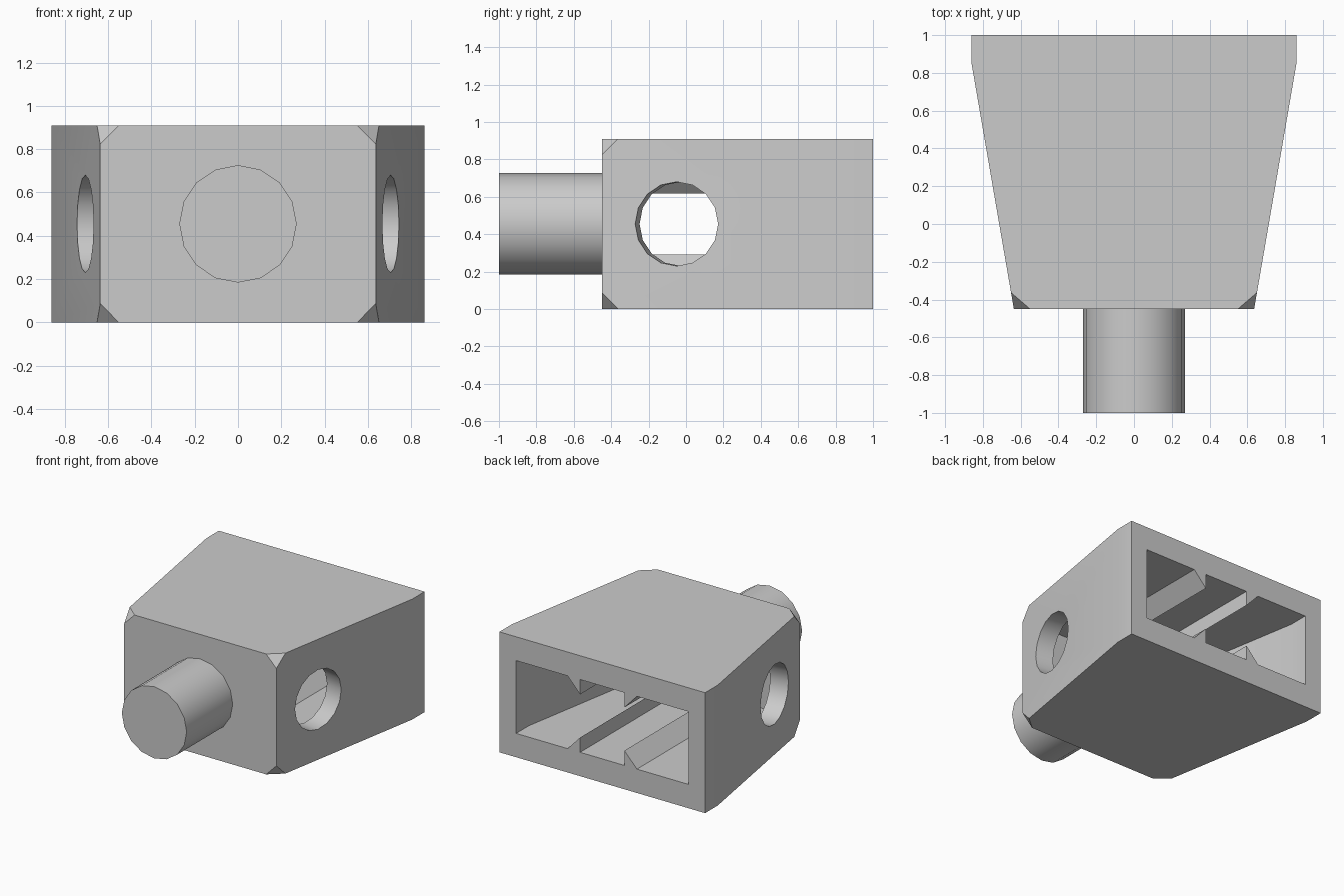
import bpy
import bmesh
import math
from mathutils import Vector, Matrix

cube = bpy.data.objects.get("Cube")
if cube:
    bpy.data.objects.remove(cube, do_unlink=True)

HEIGHT = 0.91
MID = HEIGHT / 2
FRONT, KINK, BACK = -0.45, 0.85, 1.0
NARROW, WIDE = 0.636, 0.86

grey = bpy.data.materials.new("plain_grey")
grey.use_nodes = True
colour = (0.6, 0.6, 0.6, 1)
grey.diffuse_color = colour
grey.node_tree.nodes["Principled BSDF"].inputs["Base Color"].default_value = colour


def add_object(name, bm):
    bmesh.ops.recalc_face_normals(bm, faces=bm.faces)
    mesh = bpy.data.meshes.new(name)
    bm.to_mesh(mesh)
    bm.free()
    mesh.materials.append(grey)
    obj = bpy.data.objects.new(name, mesh)
    bpy.context.collection.objects.link(obj)
    return obj


def prism(points, direction):
    """Extrude a closed outline along a direction."""
    bm = bmesh.new()
    face = bm.faces.new([bm.verts.new(p) for p in points])
    new = bmesh.ops.extrude_face_region(bm, geom=[face])["geom"]
    bmesh.ops.translate(bm, vec=direction,
                        verts=[v for v in new if isinstance(v, bmesh.types.BMVert)])
    return bm


def cylinder(radius, depth, centre, axis):
    """16-sided cylinder whose length follows the axis."""
    bm = bmesh.new()
    turn = Vector(axis).to_track_quat('Z', 'Y').to_matrix().to_4x4()
    bmesh.ops.create_cone(bm, cap_ends=True, segments=16, radius1=radius, radius2=radius,
                          depth=depth, matrix=Matrix.Translation(centre) @ turn)
    return bm


def tapered_outline(inset, front, back, z):
    """Plan outline: straight at the back, narrowing to the front."""
    slope = (WIDE - NARROW) / (KINK - FRONT)
    near = WIDE - inset - slope * (KINK - front)
    half = [(near, front), (WIDE - inset, KINK), (WIDE - inset, back)]
    return [(x, y, z) for x, y in half] + [(-x, y, z) for x, y in reversed(half)]


def shade(obj):
    bpy.ops.object.select_all(action='DESELECT')
    obj.select_set(True)
    bpy.context.view_layer.objects.active = obj
    bpy.ops.object.shade_smooth_by_angle(angle=math.radians(30))


def cut(obj, cutter):
    mod = obj.modifiers.new("cut", 'BOOLEAN')
    mod.operation = 'DIFFERENCE'
    mod.solver = 'EXACT'
    mod.object = cutter
    bpy.context.view_layer.objects.active = obj
    bpy.ops.object.modifier_apply(modifier=mod.name)
    bpy.data.objects.remove(cutter, do_unlink=True)


# Tapered body with its four front corners clipped
bm = prism(tapered_outline(0, FRONT, BACK, 0), (0, 0, HEIGHT))
for side in (-1, 1):
    for up in (-1, 1):
        edge_z = MID + up * MID
        a = Vector((side * 0.55, FRONT, edge_z))
        b = Vector((side * NARROW, FRONT, edge_z - up * 0.087))
        c = Vector((side * 0.651, FRONT + 0.087, edge_z))
        normal = (b - a).cross(c - a)
        if normal.x * side < 0:
            normal.negate()
        bmesh.ops.bisect_plane(bm, geom=bm.verts[:] + bm.edges[:] + bm.faces[:],
                               plane_co=a, plane_no=normal, clear_outer=True)
        bmesh.ops.holes_fill(bm, edges=[e for e in bm.edges if e.is_boundary])
body = add_object("body", bm)

# Cavity open at the back
cut(body, add_object("cavity_cutter", prism(
    tapered_outline(0.14, -0.3, BACK + 0.1, 0.18), (0, 0, HEIGHT - 0.36))))

# Round holes square to each side wall
for side in (-1, 1):
    axis = Vector((side * (KINK - FRONT), FRONT - KINK + (KINK - FRONT) - (WIDE - NARROW), 0))
    cut(body, add_object("hole_cutter", cylinder(
        0.225, 0.5, (side * 0.705, -0.05, MID), axis)))
shade(body)

# Wedge ribs on the cavity floor and ceiling
for side, side_name in ((-1, "right"), (1, "left")):
    for up, level in ((-1, "lower"), (1, "upper")):
        base = MID + up * (MID - 0.18)
        tip = base - up * 0.112
        section = [(side * 0.185, -0.3, base), (side * 0.185, -0.3, tip),
                   (side * 0.29, -0.3, base)]
        add_object(f"{level}_{side_name}_rib", prism(section, (0, BACK + 0.3, 0)))

# Round peg on the front
shade(add_object("front_peg", cylinder(0.271, 0.55, (0, -0.725, MID), (0, -1, 0))))
